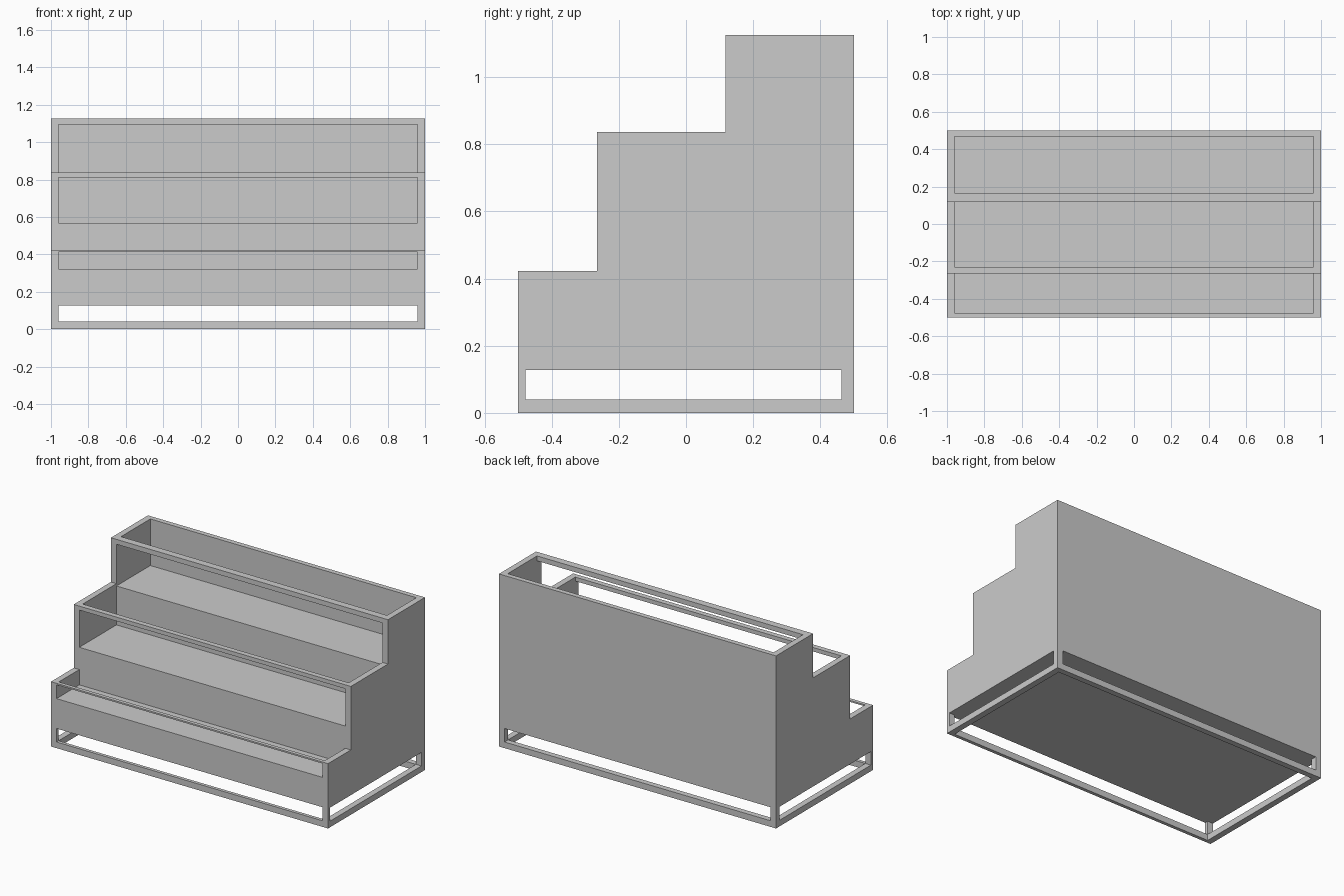
import bpy
import bmesh

if "Cube" in bpy.data.objects:
    bpy.data.objects.remove(bpy.data.objects["Cube"])

BASE_TOP = 0.128   # underside of the stepped body
RAIL = 0.04        # height of the base rails
INNER = 0.96       # half width inside the side walls


def extrude_profile(name, pts, half_width):
    """Extrude a (y, z) outline along x, centred on x = 0."""
    bm = bmesh.new()
    face = bm.faces.new([bm.verts.new((-half_width, y, z)) for y, z in pts])
    ext = bmesh.ops.extrude_face_region(bm, geom=[face])
    verts = [v for v in ext["geom"] if isinstance(v, bmesh.types.BMVert)]
    bmesh.ops.translate(bm, verts=verts, vec=(2 * half_width, 0, 0))
    bmesh.ops.recalc_face_normals(bm, faces=bm.faces)
    mesh = bpy.data.meshes.new(name)
    bm.to_mesh(mesh)
    bm.free()
    ob = bpy.data.objects.new(name, mesh)
    bpy.context.collection.objects.link(ob)
    return ob


def box(name, x, y, z):
    """Box from (min, max) ranges."""
    ob = extrude_profile(name, [(y[0], z[0]), (y[1], z[0]), (y[1], z[1]), (y[0], z[1])],
                         (x[1] - x[0]) / 2)
    ob.location.x = (x[0] + x[1]) / 2
    return ob


def cut(target, cutter):
    mod = target.modifiers.new(cutter.name, 'BOOLEAN')
    mod.operation = 'DIFFERENCE'
    mod.solver = 'EXACT'
    mod.object = cutter
    bpy.context.view_layer.objects.active = target
    bpy.ops.object.modifier_apply(modifier=mod.name)
    bpy.data.objects.remove(cutter)


# Stepped body
body = extrude_profile("stepped_body", [
    (-0.5, BASE_TOP), (0.5, BASE_TOP), (0.5, 1.126), (0.118, 1.126),
    (0.118, 0.837), (-0.265, 0.837), (-0.265, 0.423), (-0.5, 0.423)], 1.0)

# Trays: open top and front window, leaving a thin front bar
# (front face, inside of bar, back of tray, floor, underside of bar, top)
trays = [(-0.5, -0.476, -0.265, 0.323, 0.413, 0.423),
         (-0.265, -0.23, 0.118, 0.568, 0.811, 0.837),
         (0.118, 0.165, 0.467, 0.822, 1.094, 1.126)]
for i, (front, bar, back, floor, under, top) in enumerate(trays):
    cut(body, extrude_profile(f"tray_cutter_{i}", [
        (front - 0.1, floor), (back, floor), (back, top + 0.1),
        (bar, top + 0.1), (bar, under), (front - 0.1, under)], INNER))

# Base frame: rails all round and a post in each corner
FRONT, BACK = (-0.5, -0.478), (0.463, 0.5)
for label, y in (("front", FRONT), ("back", BACK)):
    box(f"{label}_base_rail", (-1, 1), y, (0, RAIL))
    for side, x in (("left", (-1, -INNER)), ("right", (INNER, 1))):
        box(f"{label}_{side}_post", x, y, (RAIL, BASE_TOP))
for side, x in (("left", (-1, -INNER)), ("right", (INNER, 1))):
    box(f"{side}_base_rail", x, (FRONT[1], BACK[0]), (0, RAIL))
